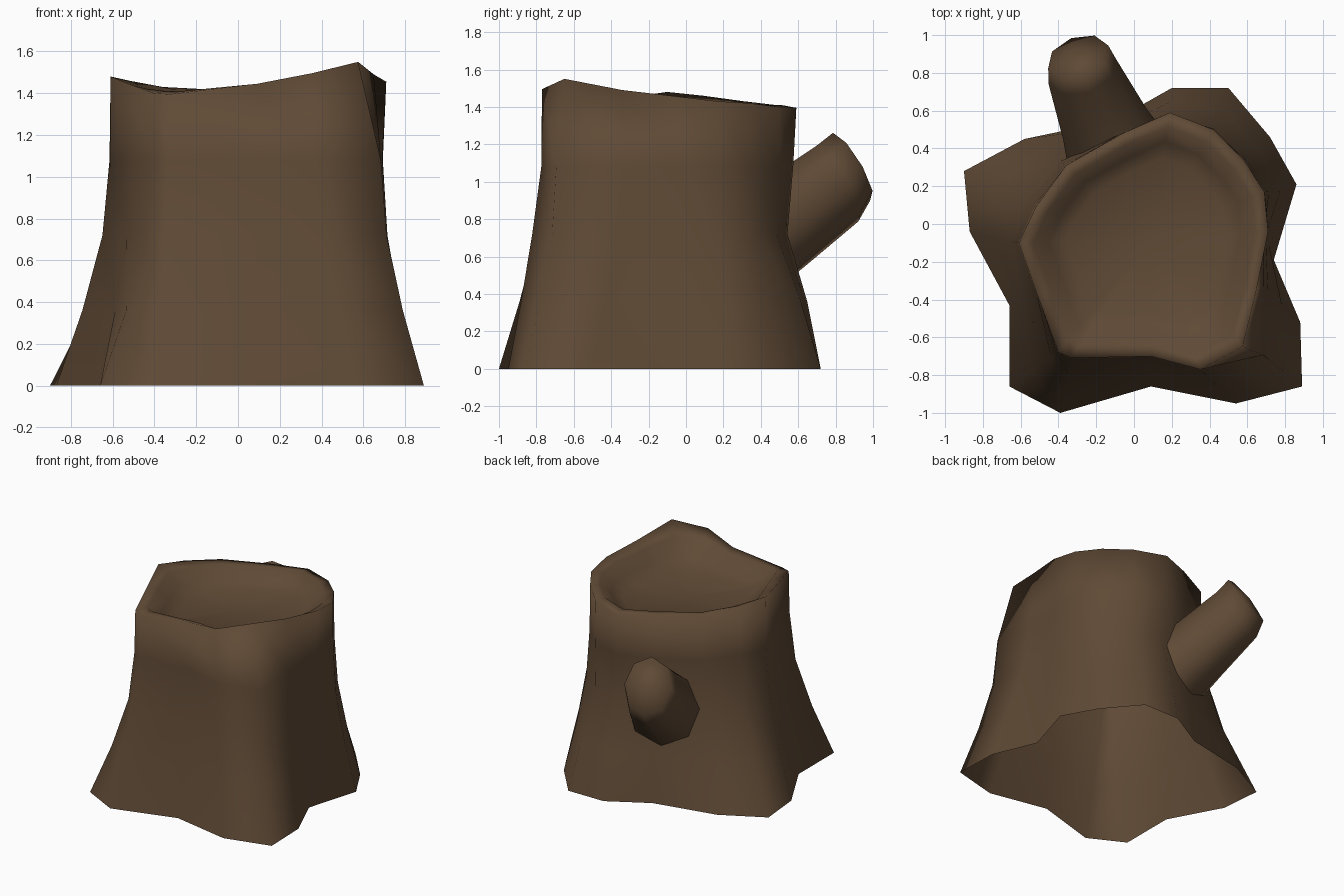
import bpy, bmesh, math
from mathutils import Vector

if "Cube" in bpy.data.objects:
    bpy.data.objects.remove(bpy.data.objects["Cube"])

bark = bpy.data.materials.new("brown_bark")
bark.diffuse_color = (0.115, 0.068, 0.036, 1)
bark.use_nodes = True
bark.node_tree.nodes["Principled BSDF"].inputs["Base Color"].default_value = bark.diffuse_color


def loft(name, rings, cap_centre):
    """Skin a stack of equal-length rings and close the last one with a fan."""
    bm = bmesh.new()
    rows = [[bm.verts.new(p) for p in ring] for ring in rings]
    n = len(rows[0])
    for lo, hi in zip(rows, rows[1:]):
        for i in range(n):
            j = (i + 1) % n
            bm.faces.new((lo[i], hi[i], hi[j], lo[j]))
    tip = bm.verts.new(cap_centre)
    for i in range(n):
        bm.faces.new((rows[-1][i], tip, rows[-1][(i + 1) % n]))
    for f in bm.faces:
        f.smooth = True
    me = bpy.data.meshes.new(name)
    bm.to_mesh(me)
    bm.free()
    me.materials.append(bark)
    ob = bpy.data.objects.new(name, me)
    bpy.context.collection.objects.link(ob)
    return ob


# Trunk outlines, clockwise from the left root: lobed ground line and uneven rim
base = [(-.90, .28), (-.58, .45), (-.10, .55), (.20, .72), (.50, .72), (.72, .46),
        (.86, .21), (.74, -.19), (.88, -.52), (.89, -.86), (.54, -.95), (.09, -.86),
        (-.39, -1.0), (-.66, -.86), (-.66, -.43), (-.87, -.04)]
rim = [(-.52, .09, 1.46), (-.36, .31, 1.43), (-.06, .48, 1.41), (.19, .59, 1.395),
       (.42, .50, 1.40), (.58, .34, 1.42), (.69, .17, 1.43), (.71, -.04, 1.455),
       (.65, -.34, 1.49), (.575, -.65, 1.55), (.35, -.77, 1.495), (.09, -.70, 1.445),
       (-.33, -.71, 1.395), (-.40, -.68, 1.40), (-.51, -.38, 1.44), (-.61, -.10, 1.48)]
base = [Vector((x, y, 0)) for x, y in base]
rim = [Vector(p) for p in rim]

# Shoulder follows the rim, except the front right corner which bulges outward
shoulder = [p.copy() for p in rim]
shoulder[3].y = .57
shoulder[7].x = .69
shoulder[8].x = .68
shoulder[9].xy = (.68, -.69)


def trunk_ring(z, flare, front=0.0, waist=0.0):
    """Blend shoulder to ground line; front roots flare earlier, the back is pinched."""
    ring = []
    for i, (s, b) in enumerate(zip(shoulder, base)):
        p = s.xy.lerp(b.xy, flare + (front if 10 <= i <= 12 else 0))
        if 2 <= i <= 4:
            p.y -= waist
        ring.append((*p, z))
    return ring


# Hollowed top: a flatter inner lip, then a shallow slope to the floor
centre = Vector((.08, -.08))


def bowl_ring(scale, level, mix):
    return [(*centre.lerp(p.xy, scale), p.z * (1 - mix) + level * mix) for p in rim]


loft("stump_trunk",
     [base, trunk_ring(.36, .52, .10), trunk_ring(.72, .15, .14, .05),
      trunk_ring(1.08, .02), rim,
      bowl_ring(.89, 1.415, .7), bowl_ring(.77, 1.335, .9), bowl_ring(.64, 1.30, 1)],
     (centre.x, centre.y, 1.295))

# Broken branch stub leaning out of the back
axis = Vector((-.30, .80, .50)).normalized()
side = axis.cross(Vector((0, 0, 1))).normalized()
up = side.cross(axis)


def branch_ring(c, wide, tall, n=8):
    angles = [-2 * math.pi * i / n for i in range(n)]
    return [Vector(c) + wide * math.cos(a) * side + tall * math.sin(a) * up for a in angles]


tip = Vector((-.295, .885, 1.08))
loft("branch_stub",
     [branch_ring((-.08, .36, .66), .28, .27), branch_ring((-.155, .53, .78), .235, .255),
      branch_ring((-.275, .81, .99), .19, .235), branch_ring(tip, .17, .21)],
     tip + axis * .03)
